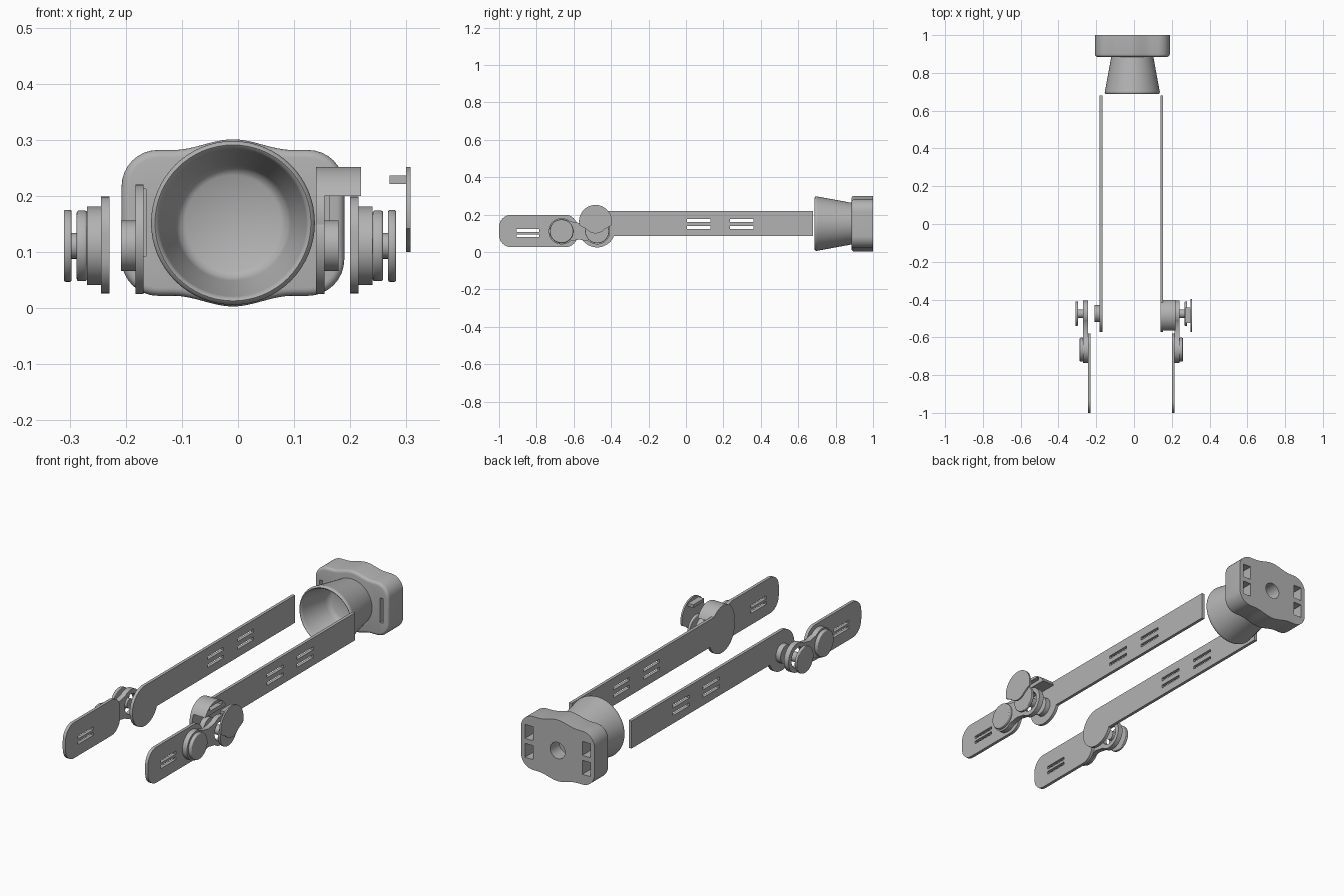
import bpy, bmesh
from math import sin, cos, pi, radians
from mathutils import Vector, Matrix

if "Cube" in bpy.data.objects:
    bpy.data.objects.remove(bpy.data.objects["Cube"])

XC = -0.0145            # mirror plane between the two arms
HUB_Z = 0.111           # height of all pivots
PIVOT, FRONT_PIVOT = -0.475, -0.665

grey = bpy.data.materials.new("plain grey")
grey.use_nodes = True
grey.diffuse_color = (0.45, 0.45, 0.45, 1)
grey.node_tree.nodes["Principled BSDF"].inputs["Base Color"].default_value = (0.45, 0.45, 0.45, 1)


def finish(ob, angle=35):
    bpy.ops.object.select_all(action='DESELECT')
    ob.select_set(True)
    bpy.context.view_layer.objects.active = ob
    if ob.type == 'CURVE':
        bpy.ops.object.convert(target='MESH')
    ob = bpy.context.object
    ob.data.materials.clear()
    ob.data.materials.append(grey)
    bpy.ops.object.shade_smooth_by_angle(angle=radians(angle))
    return ob


def arc(cx, cy, r, a0, a1, n=24):
    return [(cx + r * cos(radians(a0 + (a1 - a0) * i / n)),
             cy + r * sin(radians(a0 + (a1 - a0) * i / n))) for i in range(n + 1)]


def circle(cx, cy, r, n=48):
    return arc(cx, cy, r, 0, 360, n)[:-1]


def rounded(x0, x1, y0, y1, r, n=8):
    pts = []
    for cx, cy, a in ((x1 - r, y1 - r, 0), (x0 + r, y1 - r, 90),
                      (x0 + r, y0 + r, 180), (x1 - r, y0 + r, 270)):
        pts += arc(cx, cy, r, a, a + 90, n)
    return pts


def rect(x0, x1, y0, y1):
    return [(x0, y0), (x1, y0), (x1, y1), (x0, y1)]


def plate(name, outlines, u0, u1, side=1, bevel=0.0):
    """Flat part in the y-z plane, from u0 to u1 outward from the mirror plane."""
    cu = bpy.data.curves.new(name, 'CURVE')
    cu.dimensions = '2D'
    cu.fill_mode = 'BOTH'
    cu.extrude = (u1 - u0) / 2 - bevel
    cu.bevel_depth = bevel
    cu.bevel_resolution = 2
    cu.offset = -bevel
    for pts in outlines:
        sp = cu.splines.new('POLY')
        sp.points.add(len(pts) - 1)
        for p, (y, z) in zip(sp.points, pts):
            p.co = (y, z, 0, 1)
        sp.use_cyclic_u = True
    ob = bpy.data.objects.new(name, cu)
    bpy.context.collection.objects.link(ob)
    ob.rotation_euler = (pi / 2, 0, pi / 2)
    ob.location.x = XC + side * (u0 + u1) / 2
    return finish(ob)


def mesh_object(name, bm):
    bmesh.ops.recalc_face_normals(bm, faces=bm.faces)
    me = bpy.data.meshes.new(name)
    bm.to_mesh(me)
    bm.free()
    ob = bpy.data.objects.new(name, me)
    bpy.context.collection.objects.link(ob)
    return ob


def cut(ob, cutter):
    mod = ob.modifiers.new("cut", 'BOOLEAN')
    mod.operation = 'DIFFERENCE'
    mod.object = cutter
    bpy.context.view_layer.objects.active = ob
    bpy.ops.object.modifier_apply(modifier="cut")
    bpy.data.objects.remove(cutter)


def prism_y(name, pts, y0, y1, front_bevel=0):
    """Outline in x-z, extruded along y."""
    bm = bmesh.new()
    face = bm.faces.new([bm.verts.new((x, y0, z)) for x, z in pts])
    rim = list(face.edges)
    ext = bmesh.ops.extrude_face_region(bm, geom=[face], use_keep_orig=True)
    bmesh.ops.translate(bm, vec=(0, y1 - y0, 0),
                        verts=[v for v in ext["geom"] if isinstance(v, bmesh.types.BMVert)])
    if front_bevel:
        bmesh.ops.bevel(bm, geom=rim, offset=front_bevel, segments=4,
                        profile=0.5, affect='EDGES')
    return mesh_object(name, bm)


# Shared outlines of the arms
strap = [(0.68, 0.22), (0.68, 0.086)] + arc(PIVOT, 0.1225, 0.0975, -22, -270, 48)
strap_slots = [rect(y, y + 0.125, z, z + 0.015) for y in (0.005, 0.235) for z in (0.124, 0.162)]
arm = rounded(-1.0, -0.58, 0.026, 0.199, 0.065)
arm_slots = [rect(-0.905, -0.785, z, z + 0.014) for z in (0.081, 0.108)]
link = (arc(FRONT_PIVOT, HUB_Z, 0.07, 50, 310, 40) + [(-0.57, HUB_Z - 0.044)]
        + arc(PIVOT, HUB_Z, 0.07, -130, 130, 40) + [(-0.57, HUB_Z + 0.044)])

for side, tag in ((1, "left"), (-1, "right")):
    plate(tag + "_strap", [strap] + strap_slots, 0.1535, 0.1685, side)
    plate(tag + "_inner_hub", [circle(PIVOT, HUB_Z, 0.045)], 0.1685, 0.194, side)
    plate(tag + "_arm", [arm] + arm_slots, 0.2145, 0.2295, side)
    plate(tag + "_link", [link, circle(PIVOT, HUB_Z, 0.048)], 0.2295, 0.2545, side)
    plate(tag + "_front_knob", [circle(FRONT_PIVOT, HUB_Z, 0.063)], 0.2545, 0.273, side, 0.004)
    plate(tag + "_pivot_stem", [circle(PIVOT, HUB_Z, 0.023)], 0.235, 0.283, side)
    plate(tag + "_pivot_disc", [circle(PIVOT, HUB_Z, 0.064)], 0.282, 0.296, side, 0.003)

# Hood over the left pivot, with a slot for the cover's tab
HY, HZ, HR = -0.4835, 0.1645, 0.0875
plate("hood", [arc(HY, HZ, HR, 24, 156, 32), rect(-0.53, -0.437, 0.219, 0.238)],
      0.1675, 0.2335)
plate("hood_backing", [arc(HY, HZ, HR, -10, 190, 40)], 0.1535, 0.1685)

# Detached cover with its tab
cover = arc(HY, HZ, HR, -15, 195, 40) + arc(HY, 0.163, 0.063, 220, 320, 12)
plate("cover", [cover], 0.3135, 0.3215)
plate("cover_tab", [rect(-0.525, -0.442, 0.221, 0.236)], 0.2845, 0.314)

# Cup, turned around the y axis
CUP_X, CUP_Z = -0.009, 0.152
profile = [(0, 0.888), (0.111, 0.888), (0.1445, 0.705), (0.146, 0.698), (0.144, 0.691),
           (0.139, 0.687), (0.134, 0.691), (0.131, 0.70), (0.103, 0.835), (0.097, 0.85),
           (0.085, 0.858), (0, 0.86)]
bm = bmesh.new()
vs = [bm.verts.new((CUP_X + r, y, CUP_Z)) for r, y in profile]
es = [bm.edges.new(e) for e in zip(vs, vs[1:])]
bmesh.ops.spin(bm, geom=vs + es, cent=(CUP_X, 0, CUP_Z), axis=(0, 1, 0),
               angle=2 * pi, steps=64, use_merge=True)
bmesh.ops.remove_doubles(bm, verts=bm.verts, dist=1e-5)
finish(mesh_object("cup", bm), 40)

# Base block: rounded rectangle whose long edges swell in the middle
W, H, R = 0.1985, 0.13, 0.065


def swell(x):
    t = max(0, 1 - abs(x) / 0.105)
    return H + 0.019 * t * t * (3 - 2 * t)


xs = [0.105 * (1 - i / 12) for i in range(25)]
top = arc(W - R, H - R, R, 0, 90, 8) + [(x, swell(x)) for x in xs] \
    + arc(R - W, H - R, R, 90, 180, 8)
outline = [(CUP_X + x, CUP_Z + z) for x, z in top + [(-x, -z) for x, z in top]]
base = prism_y("base_block", outline, 0.885, 1.0, 0.014)

# Pockets and bore in the back, slits in the front
for sx in (-1, 1):
    x = CUP_X + sx * 0.155
    for sz in (-1, 1):
        z = CUP_Z + sz * 0.046
        cut(base, prism_y("pocket", rect(x - 0.022, x + 0.022, z - 0.034, z + 0.034), 0.93, 1.1))
    x = CUP_X + sx * 0.163
    cut(base, prism_y("slit", rect(x - 0.008, x + 0.008, CUP_Z - 0.06, CUP_Z + 0.06), 0.8, 0.92))
cut(base, prism_y("bore", circle(CUP_X, CUP_Z, 0.04, 32), 0.93, 1.1))
finish(base)
